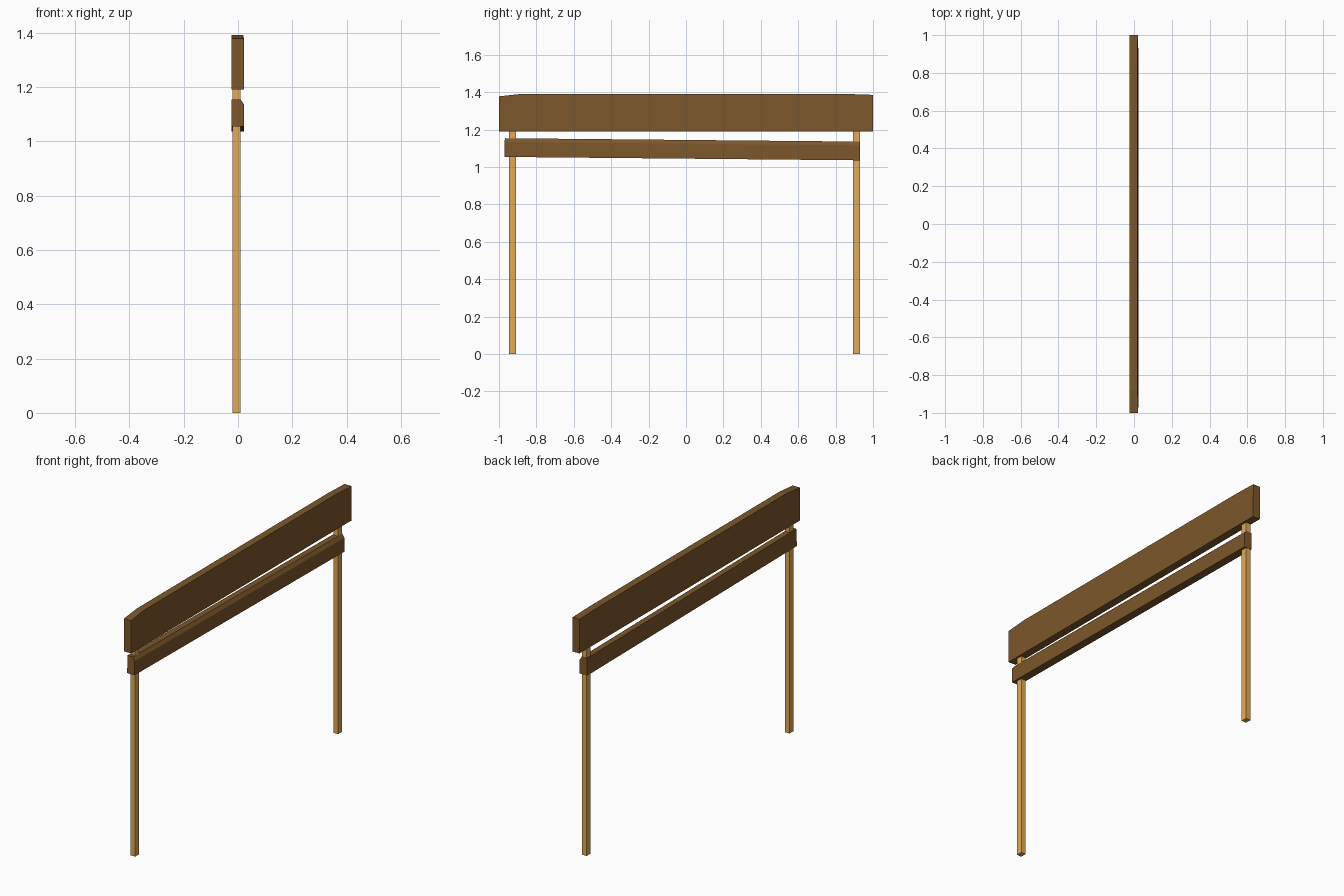
import bpy, bmesh

if "Cube" in bpy.data.objects:
    bpy.data.objects.remove(bpy.data.objects["Cube"])


def material(name, color):
    mat = bpy.data.materials.new(name)
    mat.diffuse_color = (*color, 1)
    mat.use_nodes = True
    mat.node_tree.nodes["Principled BSDF"].inputs["Base Color"].default_value = mat.diffuse_color
    return mat


def loft(name, sections, mat):
    """Join matching cross-sections into a closed solid."""
    bm = bmesh.new()
    rings = [[bm.verts.new(p) for p in s] for s in sections]
    n = len(rings[0])
    for a, b in zip(rings, rings[1:]):
        for i in range(n):
            j = (i + 1) % n
            bm.faces.new((a[i], a[j], b[j], b[i]))
    bm.faces.new(rings[0])
    bm.faces.new(rings[-1])
    bmesh.ops.recalc_face_normals(bm, faces=bm.faces)
    mesh = bpy.data.meshes.new(name)
    bm.to_mesh(mesh)
    bm.free()
    mesh.materials.append(mat)
    obj = bpy.data.objects.new(name, mesh)
    bpy.context.collection.objects.link(obj)


dark_wood = material("dark_wood", (0.203, 0.095, 0.024))
light_wood = material("light_wood", (0.76, 0.40, 0.095))

# Top board, worn down slightly at both ends
loft("top_board",
     [[(-0.024, y, 1.19), (0.022, y, 1.19), (x, y, top), (-0.024, y, top)]
      for y, top, x in ((-1, 1.378, 0.022), (-0.88, 1.391, 0.019), (0.85, 1.391, 0.019), (1, 1.386, 0.02))],
     dark_wood)

# Lower rail, sagging toward the back, with a chamfered outer top edge
loft("lower_rail",
     [[(-0.024, y, z), (0.023, y, z), (0.023, y, z + 0.08), (0.01, y + lean, z + 0.1), (-0.024, y + lean, z + 0.1)]
      for y, z, lean in ((-0.971, 1.054, 0.004), (0.931, 1.036, 0))],
     dark_wood)

# Square posts, running up into the boards
for name, y in (("front_post", -0.928), ("back_post", 0.911)):
    loft(name,
         [[(-0.02, y - 0.018, z), (0.01, y - 0.018, z), (0.01, y + 0.018, z), (-0.02, y + 0.018, z)]
          for z in (0, 1.33)],
         light_wood)
